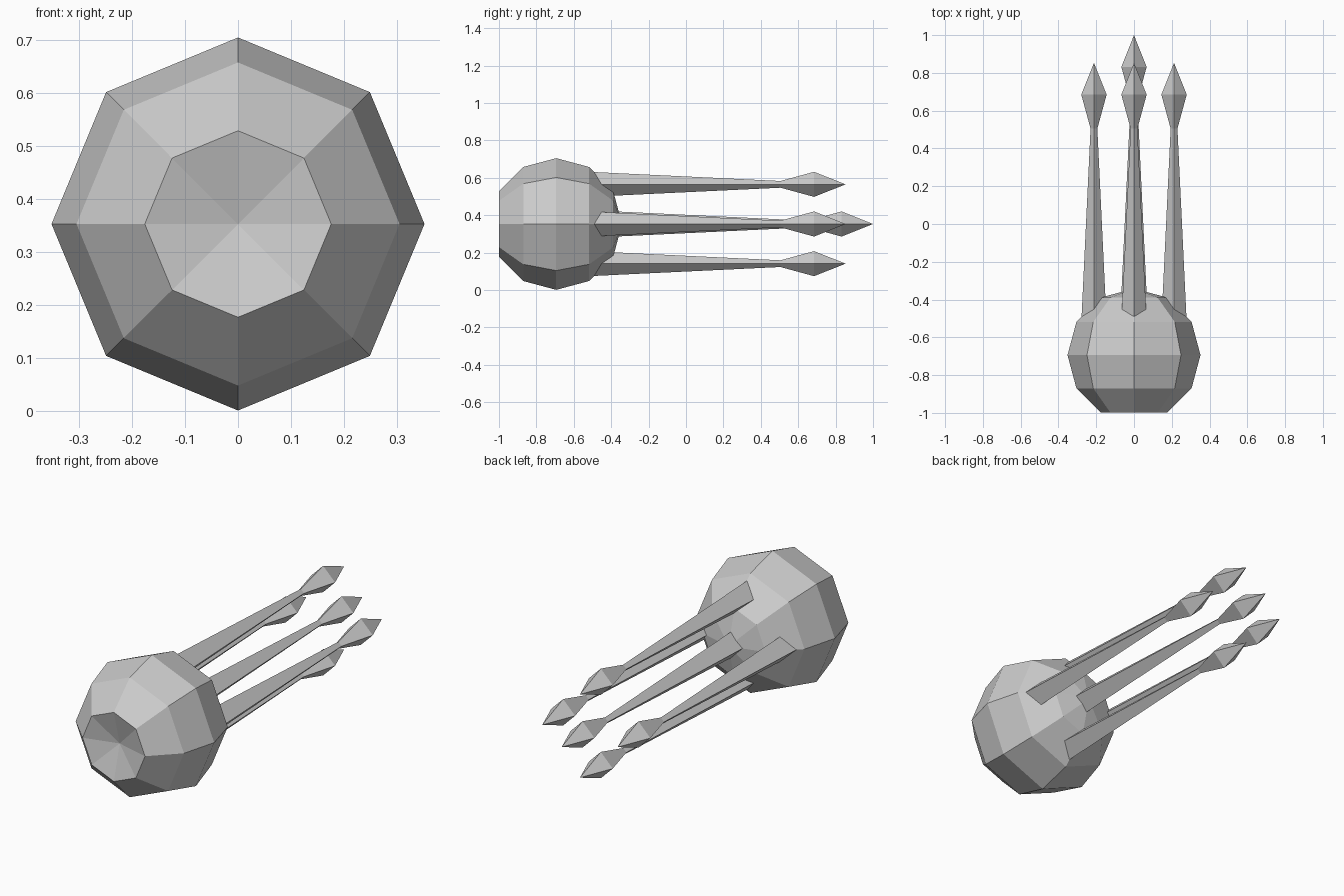
import bpy
import bmesh
import math

if "Cube" in bpy.data.objects:
    bpy.data.objects.remove(bpy.data.objects["Cube"])

CENTRE_Z = 0.353

grey = bpy.data.materials.new("light_grey")
grey.diffuse_color = (0.6, 0.6, 0.6, 1)
grey.use_nodes = True
grey.node_tree.nodes["Principled BSDF"].inputs["Base Color"].default_value = grey.diffuse_color


def lathe(name, profile, sides, x=0.0, y=0.0, z=CENTRE_Z):
    """Spin (radius, y) pairs around the y axis; a zero radius makes a point."""
    bm = bmesh.new()
    rings = []
    for r, py in profile:
        count = sides if r > 0 else 1
        rings.append([bm.verts.new((x + r * math.cos(2 * math.pi * i / sides), y + py,
                                    z + r * math.sin(2 * math.pi * i / sides)))
                      for i in range(count)])
    for a, b in zip(rings, rings[1:]):
        for i in range(sides):
            j = (i + 1) % sides
            if len(a) == 1:
                bm.faces.new((a[0], b[i], b[j]))
            elif len(b) == 1:
                bm.faces.new((a[i], b[0], a[j]))
            else:
                bm.faces.new((a[i], b[i], b[j], a[j]))
    # Close an open first ring
    if len(rings[0]) > 1:
        bm.faces.new(rings[0])
    bmesh.ops.recalc_face_normals(bm, faces=bm.faces[:])
    mesh = bpy.data.meshes.new(name)
    bm.to_mesh(mesh)
    bm.free()
    mesh.materials.append(grey)
    obj = bpy.data.objects.new(name, mesh)
    bpy.context.collection.objects.link(obj)


# Faceted ball body with its front cap dented inwards
R = 0.352
ball = [(R * math.sin(math.radians(a)), -R * math.cos(math.radians(a)))
        for a in range(30, 180, 30)]
dent = (0, ball[0][1] + 0.047)
lathe("body", [dent] + ball + [(0, R)], 8, y=-0.694)

# Four outer prongs and a longer middle one: tapered shaft with a spear tip
prong = [(0.067, -0.52), (0.018, 0.505), (0.067, 0.685), (0, 0.853)]
for i, side in enumerate(("right", "top", "left", "bottom")):
    a = i * math.pi / 2
    lathe(side + "_prong", prong, 4, x=0.212 * math.cos(a),
          z=CENTRE_Z + 0.212 * math.sin(a))
lathe("middle_prong", prong, 4, y=0.147)
